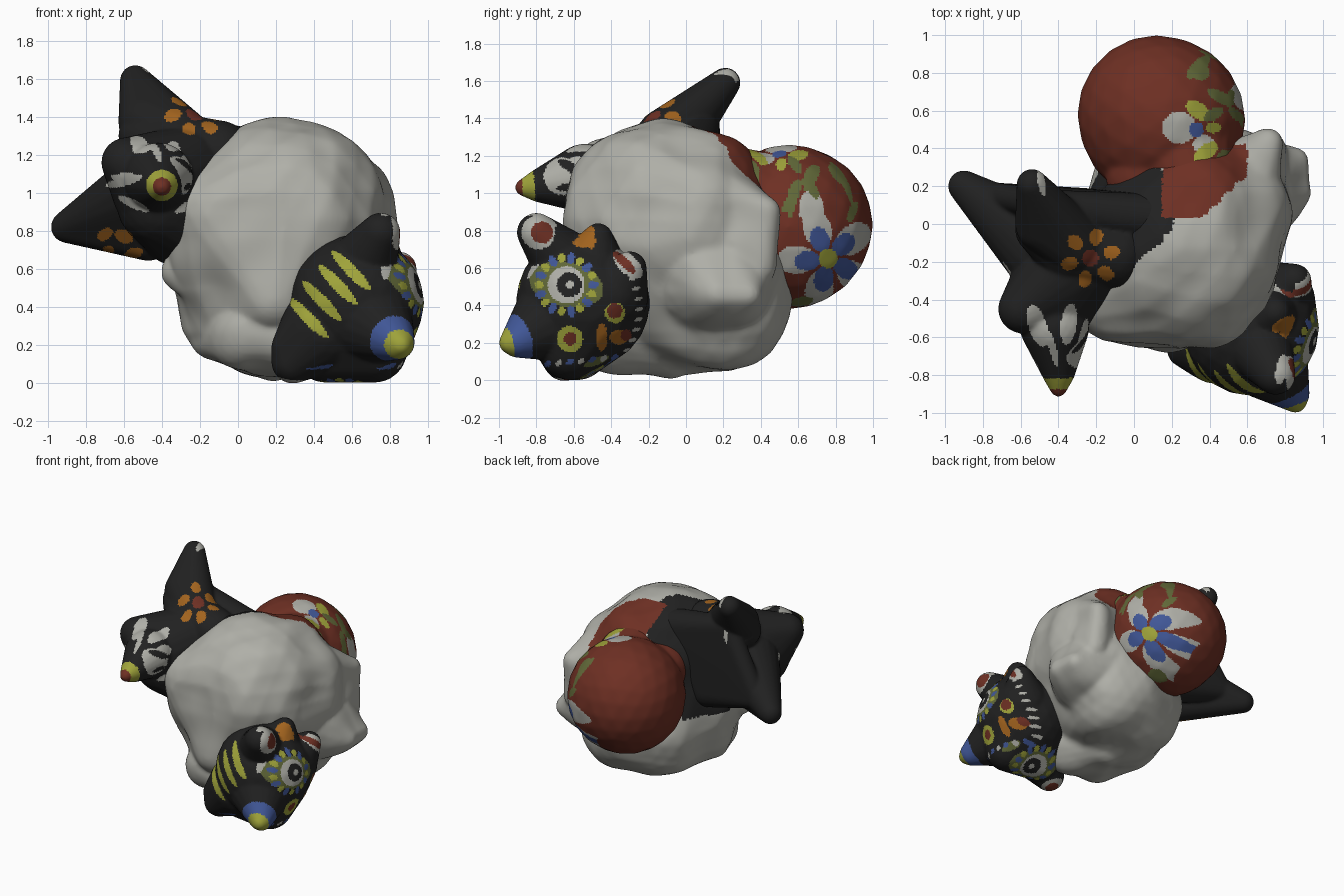
import bpy, bmesh, math
from mathutils import Vector, Matrix, noise

cube = bpy.data.objects.get("Cube")
if cube:
    bpy.data.objects.remove(cube, do_unlink=True)

COLOURS = {
    "white": (.43, .43, .39), "black": (.015, .015, .015), "red": (.155, .029, .017),
    "yellow": (.35, .37, .043), "blue": (.052, .095, .31), "orange": (.36, .125, .013),
    "green": (.12, .14, .04),
}
NAMES = list(COLOURS)
MATS = []
for name, rgb in COLOURS.items():
    m = bpy.data.materials.new(name + "_paint")
    m.use_nodes = True
    m.diffuse_color = (*rgb, 1)
    bsdf = m.node_tree.nodes["Principled BSDF"]
    bsdf.inputs["Base Color"].default_value = (*rgb, 1)
    bsdf.inputs["Roughness"].default_value = .8
    MATS.append(m)


def lump(name, groups, voxel, smooth, wobble=0):
    """Fuse groups of spheres (x, y, z, r), each group wrapped in a hull."""
    total = bmesh.new()
    for group in groups:
        hull = bmesh.new()
        for x, y, z, r in group:
            bmesh.ops.create_icosphere(hull, subdivisions=3, radius=r,
                                       matrix=Matrix.Translation((x, y, z)))
        bmesh.ops.delete(hull, geom=hull.edges[:], context='EDGES_FACES')
        out = bmesh.ops.convex_hull(hull, input=hull.verts[:])
        inner = [g for g in out["geom_interior"] if isinstance(g, bmesh.types.BMVert)]
        bmesh.ops.delete(hull, geom=inner, context='VERTS')
        bmesh.ops.recalc_face_normals(hull, faces=hull.faces[:])
        tmp = bpy.data.meshes.new("tmp")
        hull.to_mesh(tmp)
        hull.free()
        total.from_mesh(tmp)
        bpy.data.meshes.remove(tmp)
    mesh = bpy.data.meshes.new(name)
    total.to_mesh(mesh)
    total.free()
    ob = bpy.data.objects.new(name, mesh)
    bpy.context.collection.objects.link(ob)
    rem = ob.modifiers.new("fuse", 'REMESH')
    rem.mode, rem.voxel_size = 'VOXEL', voxel
    sm = ob.modifiers.new("soften", 'SMOOTH')
    sm.factor, sm.iterations = .5, smooth
    dg = bpy.context.evaluated_depsgraph_get()
    done = bpy.data.meshes.new_from_object(ob.evaluated_get(dg))
    ob.modifiers.clear()
    ob.data = done
    done.name = name
    normals = [v.normal.copy() for v in done.vertices]
    for v, n in zip(done.vertices, normals):
        v.co += n * wobble * noise.noise(v.co * 4)
    done.materials.clear()
    for m in MATS:
        done.materials.append(m)
    for p in done.polygons:
        p.use_smooth = True
    return ob


# Each side maps to its two flat axes, the facing axis and its sign
SIDES = {"front": (0, 2, 1, -1), "left": (1, 2, 0, 1), "top": (0, 1, 2, 1),
         "under": (0, 1, 2, -1), "right": (1, 2, 0, -1)}


def paint(ob, base, spots=(), rule=None):
    """Spots are (colour, side, u, v, ru, rv, angle), later ones on top."""
    for p in ob.data.polygons:
        c, n = p.center, p.normal
        col = (rule and rule(c)) or base
        for name, side, u, v, ru, rv, ang in spots:
            a, b, f, sign = SIDES[side]
            if n[f] * sign < .08:
                continue
            du, dv = c[a] - u, c[b] - v
            s, k = math.sin(math.radians(ang)), math.cos(math.radians(ang))
            if ((du * k + dv * s) / ru) ** 2 + ((dv * k - du * s) / rv) ** 2 < 1:
                col = name
        p.material_index = NAMES.index(col)


def petals(colour, side, u, v, dist, ru, rv, count, start=0):
    """Ring of oval petals pointing outwards."""
    out = []
    for i in range(count):
        a = start + 360 * i / count
        out.append((colour, side, u + dist * math.cos(math.radians(a)),
                    v + dist * math.sin(math.radians(a)), ru, rv, a))
    return out


def disc(colour, side, u, v, r):
    return (colour, side, u, v, r, r, 0)


# Pale body with black and red coat patches
body = lump("body", [
    [(.25, -.13, .86, .545), (.13, -.1, .5, .47), (.5, .08, .85, .35), (.35, .08, .98, .36),
     (.36, .2, .42, .37), (.12, .12, .42, .37), (-.08, -.33, .88, .3), (.2, -.48, .45, .2)],
    [(.5, .15, .55, .35), (.85, .18, .47, .09), (.85, .33, .47, .09)],
    [(.5, .1, .9, .3), (.7, .42, .9, .09), (.72, .38, .6, .1)],
    [(.05, -.4, .25, .2), (.3, -.4, .25, .2), (.2, -.1, .2, .19), (-.08, -.15, .28, .17)],
    [(-.05, -.2, .75, .25), (-.3, -.25, .58, .1), (-.2, -.3, .5, .1)],
], .015, 12, .03)


def coat(c):
    wave = .03 * noise.noise(c * 15)
    if c.z > 1 and .15 < c.x < .6 and c.y > .03 + .9 * (c.x - .35) + wave and c.y > .03:
        return "red"
    if c.z > .6 and c.x < .2 + .85 * min(c.y, 0) - .5 * (1.35 - c.z) + wave:
        return "black"


paint(body, "white", rule=coat)

# Round red rump with painted flowers
rump = lump("red_rump", [
    [(.15, .55, .82, .44), (.12, .58, .83, .42)],
    [(.2, .5, .85, .35), (.3, .25, 1.02, .23)],
    [(.2, .5, .85, .35), (.05, .25, .95, .2)],
], .012, 12)
flowers = (petals("white", "left", .76, .65, .17, .105, .075, 5, 38)
           + petals("blue", "left", .76, .65, .11, .07, .052, 5, 42)
           + [disc("yellow", "left", .76, .65, .052),
              ("white", "top", .24, .51, .09, .085, 0), ("white", "top", .37, .42, .06, .05, 0),
              ("white", "top", .56, .67, .04, .07, 25),
              ("yellow", "top", .34, .6, .075, .042, -35), ("yellow", "top", .38, .38, .075, .04, 35),
              ("yellow", "top", .42, .51, .04, .03, 0), disc("blue", "top", .33, .5, .04),
              ("green", "top", .42, .58, .06, .03, 30), ("green", "top", .34, .83, .08, .035, 45),
              ("green", "top", .46, .67, .08, .03, -30), ("green", "top", .54, .58, .05, .025, -40),
              disc("green", "top", .49, .34, .055), ("white", "top", .57, .36, .04, .05, 0),
              ("green", "left", .67, 1.03, .07, .025, -60), ("green", "left", .81, 1.1, .07, .026, -50),
              ("green", "left", .89, .9, .06, .022, 70), ("green", "left", .62, .42, .06, .025, 10),
              ("green", "left", .55, .95, .06, .025, 60)])
paint(rump, "red", flowers)

# Upper black head: skull, muzzle, two ears and the neck web
upper = lump("upper_head", [
    [(-.42, -.36, 1.03, .25), (-.59, -.45, 1.16, .13), (-.3, -.2, 1.1, .25)],
    [(-.42, -.54, 1.08, .185), (-.4, -.78, 1.04, .09), (-.4, -.87, 1.03, .045)],
    [(-.33, -.12, 1.22, .2), (-.1, -.16, 1.2, .18), (-.5, -.03, 1.3, .13)],
    [(-.32, -.1, 1.29, .17), (-.48, 0, 1.37, .15), (-.54, .21, 1.59, .082)],
    [(-.45, -.15, 1, .24), (-.47, -.12, .76, .12), (-.9, .2, .82, .085)],
    [(-.5, .08, 1.05, .12), (.1, .03, 1.2, .13), (-.25, .06, .78, .13), (-.45, .1, 1.36, .08),
     (-.1, .04, 1.27, .1), (-.75, .15, .87, .07)],
    [(-.4, -.35, .95, .24), (-.2, -.25, .8, .2), (-.35, -.2, .75, .13)],
], .011, 9)
marks = petals("orange", "top", -.23, -.18, .115, .045, .036, 6, 15)
marks += [disc("red", "top", -.23, -.18, .045),
          ("orange", "front", -.7, .78, .045, .03, 30), ("orange", "front", -.6, .77, .05, .035, -20),
          ("orange", "front", -.55, .68, .05, .03, 20), ("orange", "front", -.68, .7, .03, .02, 0)]
# White whisker bands and cheeks
marks += [("white", "top", -.51, -.54, .048, .115, 18), ("white", "top", -.43, -.66, .02, .1, 15),
          ("white", "top", -.345, -.53, .042, .11, -8), ("white", "top", -.27, -.6, .02, .1, -12),
          ("white", "front", -.6, 1.06, .1, .025, 15), ("white", "front", -.55, .94, .09, .022, -25),
          ("white", "front", -.27, .93, .07, .02, 30),
          ("white", "left", -.66, 1.09, .1, .1, 0), ("black", "left", -.62, 1.14, .07, .025, -30),
          ("black", "left", -.64, 1.03, .06, .018, 5), ("white", "right", -.62, 1.08, .1, .025, 0),
          ("white", "top", -.49, .22, .02, .07, 10)]
paint(upper, "black", marks)

# Lower black head: skull, muzzle, two ears and cheeks
lower = lump("lower_head", [
    [(.62, -.55, .42, .36), (.72, -.62, .17, .17), (.46, -.58, .17, .17), (.8, -.4, .45, .16)],
    [(.68, -.68, .34, .24), (.84, -.9, .21, .09), (.855, -.94, .2, .06)],
    [(.66, -.64, .62, .18), (.75, -.8, .79, .105)],
    [(.45, -.62, .28, .23), (.29, -.65, .11, .115), (.26, -.67, .19, .085)],
    [(.7, -.5, .6, .18), (.75, -.47, .76, .08)],
    [(.75, -.4, .45, .2), (.85, -.3, .6, .09)],
], .011, 7)
deco = []
for x, z in ((.37, .34), (.44, .43), (.525, .515), (.595, .59)):
    deco.append(("yellow", "front", x, z, .145, .03, -46))
# Eye patches on the flank and beneath
for side, u, v in (("left", -.64, .51), ("under", .56, -.51)):
    deco += [("green", side, u, v, .2, .12, -12)]
    deco += petals("blue", side, u, v, .145, .03, .02, 9)
    deco += petals("yellow", side, u, v, .145, .025, .02, 9, 20)
    deco += [disc("white", side, u, v, .1), disc("black", side, u + .015, v, .066),
             disc("white", side, u + .02, v, .02)]
# Ears, cheek spots and collar dots
deco += [disc("white", "left", -.79, .79, .09), disc("red", "left", -.77, .79, .058),
         disc("white", "under", .28, -.63, .08), disc("red", "under", .28, -.63, .05),
         ("orange", "left", -.54, .74, .065, .03, 5), ("white", "left", -.31, .62, .1, .05, -45),
         ("red", "left", -.33, .63, .08, .025, -45), disc("yellow", "left", -.62, .22, .07),
         disc("red", "left", -.62, .22, .034), ("orange", "left", -.45, .23, .03, .075, 0),
         ("orange", "left", -.36, .23, .05, .04, 0), disc("red", "left", -.32, .24, .03),
         disc("yellow", "left", -.38, .36, .055), disc("red", "left", -.38, .37, .04),
         ("green", "left", -.48, .1, .07, .02, 20), ("orange", "top", .79, -.53, .07, .03, 30),
         ("white", "top", .78, -.77, .03, .08, -10)]
for i in range(8):
    deco += [("white", "left", -.25 - .004 * (i - 4) ** 2, .16 + .055 * i, .022, .01, 15),
             ("blue" if i % 2 else "white", "left", -.8 + .06 * i, .08 + .006 * i, .022, .014, 40)]
paint(lower, "black", deco)

# Coloured snout tips, banded by distance from the tip
for ob, tip, bands in ((upper, (-.4, -.91, 1.03), (("yellow", .13), ("red", .06))),
                       (lower, (.86, -.99, .19), (("blue", .18), ("yellow", .095)))):
    for p in ob.data.polygons:
        for name, reach in bands:
            if (p.center - Vector(tip)).length < reach:
                p.material_index = NAMES.index(name)
